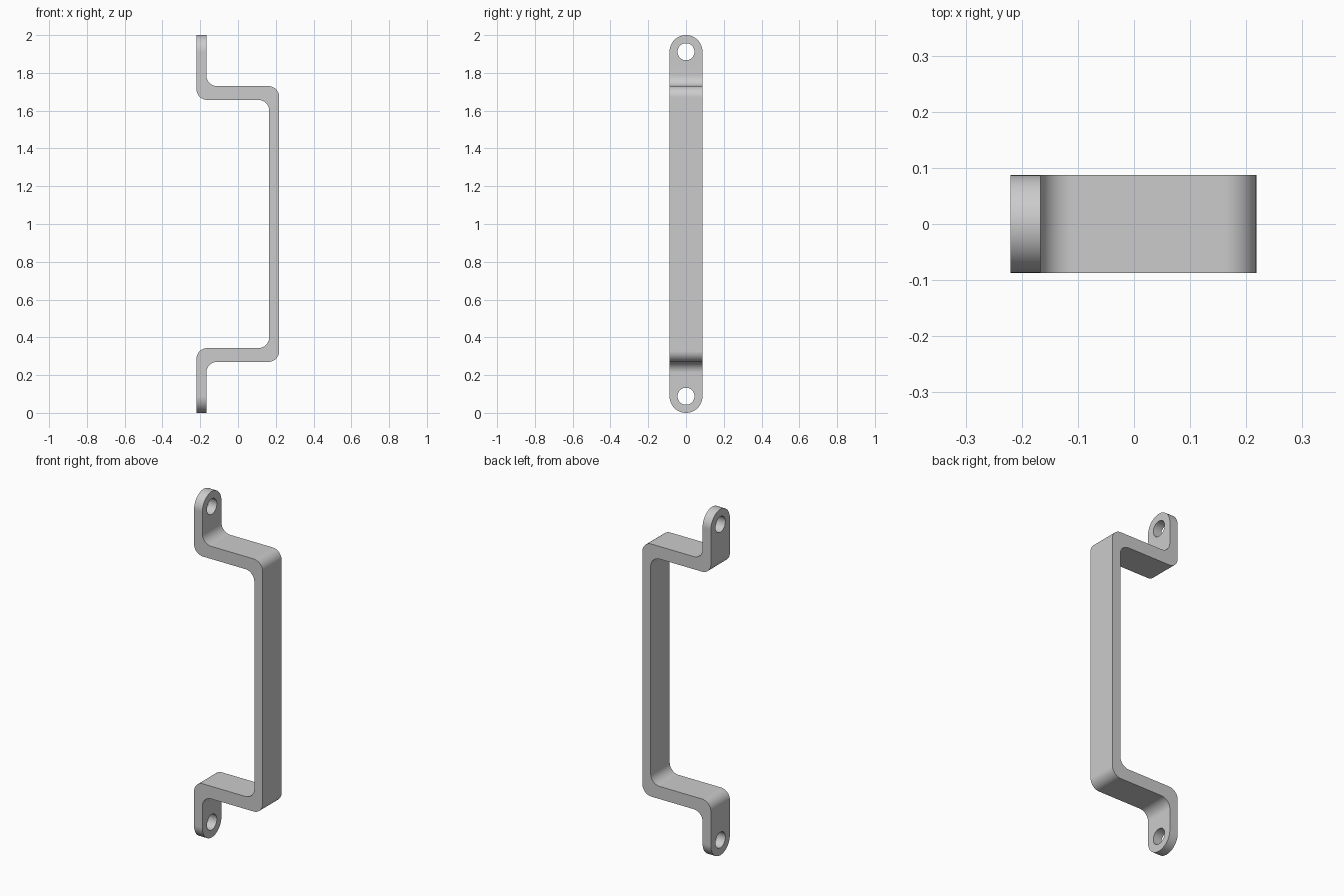
import bpy, bmesh, math
from mathutils import Vector

cube = bpy.data.objects.get("Cube")
if cube:
    bpy.data.objects.remove(cube, do_unlink=True)

HALF_W = 0.087       # half width of the strap
FILLET = 0.057       # bend radius
HOLE_R, HOLE_Z = 0.045, 0.088

grey = bpy.data.materials.new("plain grey")
grey.use_nodes = True
colour = (0.6, 0.6, 0.6, 1)
grey.diffuse_color = colour
grey.node_tree.nodes["Principled BSDF"].inputs["Base Color"].default_value = colour


def rounded(corners, radius, steps=12):
    """Replace each right-angle corner (u, v, is_round) by an arc."""
    out = []
    for i, (u, v, is_round) in enumerate(corners):
        p = Vector((u, v))
        if not is_round:
            out.append(p)
            continue
        a = (Vector(corners[i - 1][:2]) - p).normalized() * radius
        b = (Vector(corners[(i + 1) % len(corners)][:2]) - p).normalized() * radius
        for k in range(steps + 1):
            t = math.pi / 2 * k / steps
            out.append(p + a * (1 - math.sin(t)) + b * (1 - math.cos(t)))
    return out


def prism(name, outline, axis, half_depth):
    """Extrude an outline symmetrically along x or y."""
    bm = bmesh.new()
    if axis == "y":
        pts = [(u, -half_depth, v) for u, v in outline]
        move = Vector((0, 2 * half_depth, 0))
    else:
        pts = [(-half_depth, u, v) for u, v in outline]
        move = Vector((2 * half_depth, 0, 0))
    face = bm.faces.new([bm.verts.new(p) for p in pts])
    ext = bmesh.ops.extrude_face_region(bm, geom=[face])
    verts = [g for g in ext["geom"] if isinstance(g, bmesh.types.BMVert)]
    bmesh.ops.translate(bm, verts=verts, vec=move)
    bmesh.ops.recalc_face_normals(bm, faces=bm.faces[:])
    mesh = bpy.data.meshes.new(name)
    bm.to_mesh(mesh)
    bm.free()
    obj = bpy.data.objects.new(name, mesh)
    bpy.context.collection.objects.link(obj)
    mesh.materials.append(grey)
    return obj


def arc(cz, radius, start, end, steps):
    return [(radius * math.cos(start + (end - start) * k / steps),
             cz + radius * math.sin(start + (end - start) * k / steps))
            for k in range(steps + 1)]


# Bent strap: upper half of the side profile, mirrored about mid height
outer = [(0.218, 1.73, True), (-0.167, 1.73, True), (-0.167, 2.1, False)]
inner = [(-0.22, 2.1, False), (-0.22, 1.657, True), (0.165, 1.657, True)]


def flip(points):
    return [(x, 2 - z, r) for x, z, r in reversed(points)]


profile = rounded(outer + inner + flip(inner) + flip(outer), FILLET)
handle = prism("pull_handle", profile, "y", 0.15)

# Round-ended outline that trims the strap, and the two screw holes
trim = prism("end_trim",
             arc(2 - HALF_W, HALF_W, 0, math.pi, 32)
             + arc(HALF_W, HALF_W, math.pi, 2 * math.pi, 32), "x", 0.4)
cutters = [(trim, "INTERSECT")]
for name, z in (("lower_hole", HOLE_Z), ("upper_hole", 2 - HOLE_Z)):
    ring = arc(z, HOLE_R, 0, 2 * math.pi, 40)[:-1]
    cutters.append((prism(name, ring, "x", 0.4), "DIFFERENCE"))

bpy.ops.object.select_all(action="DESELECT")
handle.select_set(True)
bpy.context.view_layer.objects.active = handle
for cutter, operation in cutters:
    cutter.hide_render = True
    mod = handle.modifiers.new(cutter.name, "BOOLEAN")
    mod.operation = operation
    mod.solver = "EXACT"
    mod.object = cutter
    bpy.ops.object.modifier_apply(modifier=mod.name)
    bpy.data.objects.remove(cutter, do_unlink=True)

# Smooth bends, crisp edges
bpy.ops.object.shade_smooth_by_angle(angle=math.radians(30))
weighted = handle.modifiers.new("weighted_normals", "WEIGHTED_NORMAL")
weighted.keep_sharp = True
